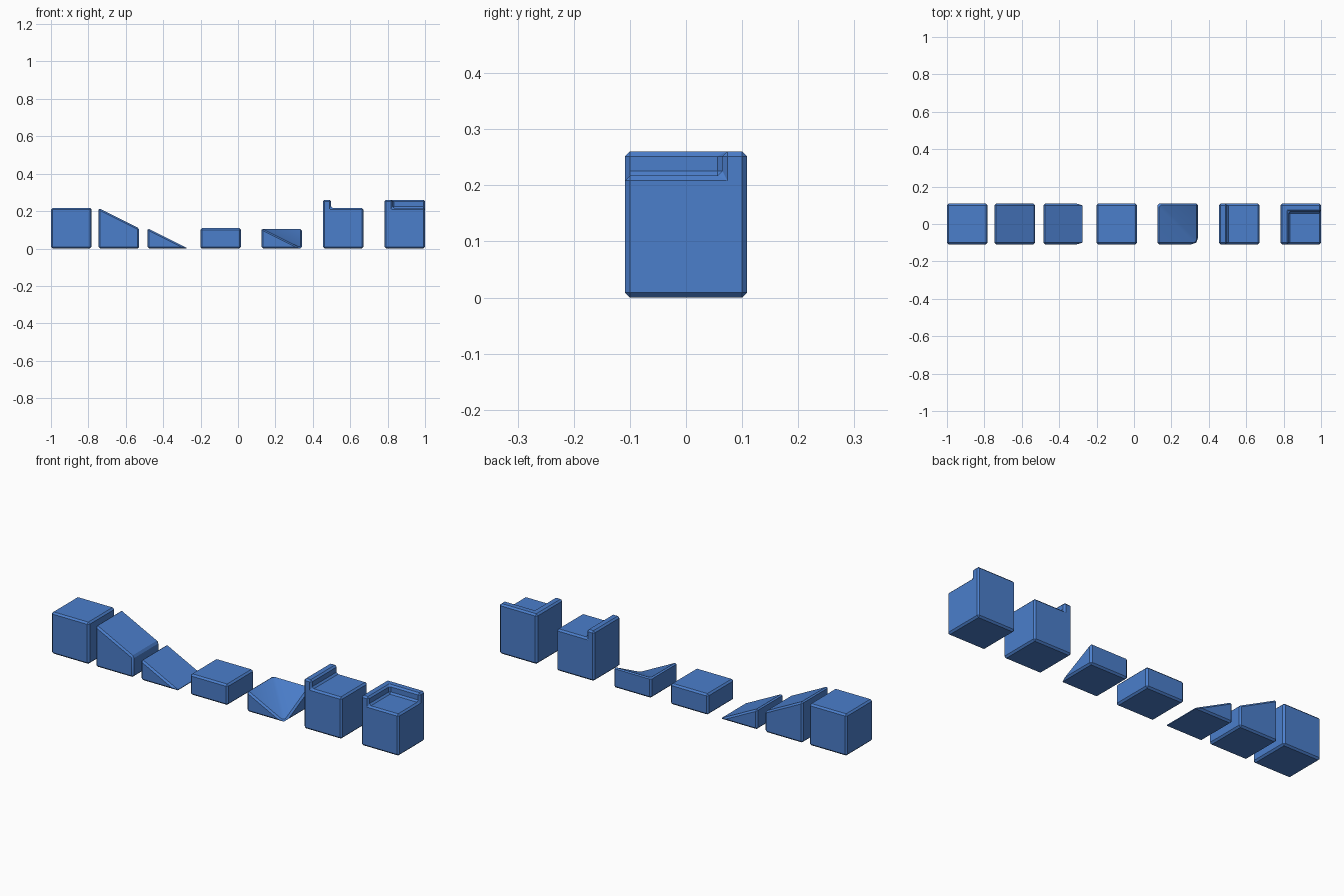
import bpy, bmesh

if "Cube" in bpy.data.objects:
    bpy.data.objects.remove(bpy.data.objects["Cube"])

W = 0.217          # block width
H = W / 2
LIP = W / 5        # curb thickness and height
BEVEL = 0.0087

blue = bpy.data.materials.new("blue")
blue.diffuse_color = (0.07, 0.21, 0.6, 1)
blue.use_nodes = True
blue.node_tree.nodes["Principled BSDF"].inputs["Base Color"].default_value = blue.diffuse_color


def finish(name, bm, x):
    """Turn a bmesh into a chamfered block centred at x."""
    bmesh.ops.recalc_face_normals(bm, faces=bm.faces)
    mesh = bpy.data.meshes.new(name)
    bm.to_mesh(mesh)
    bm.free()
    mesh.materials.append(blue)
    ob = bpy.data.objects.new(name, mesh)
    bpy.context.collection.objects.link(ob)
    ob.location.x = x
    mod = ob.modifiers.new("chamfer", 'BEVEL')
    mod.width, mod.segments = BEVEL, 1
    mod.limit_method, mod.angle_limit = 'ANGLE', 0.52
    bpy.ops.object.select_all(action='DESELECT')
    ob.select_set(True)
    bpy.context.view_layer.objects.active = ob
    bpy.ops.object.modifier_apply(modifier=mod.name)
    bpy.ops.object.shade_smooth_by_angle(angle=0.52)


def prism(name, profile, x):
    """Extrude an xz profile through the full depth."""
    bm = bmesh.new()
    face = bm.faces.new([bm.verts.new((px, -H, pz)) for px, pz in profile])
    ext = bmesh.ops.extrude_face_region(bm, geom=[face], use_keep_orig=True)
    verts = [g for g in ext["geom"] if isinstance(g, bmesh.types.BMVert)]
    bmesh.ops.translate(bm, verts=verts, vec=(0, W, 0))
    finish(name, bm, x)


# Cube, ramps, half slab and the block with one curb
prism("full_block", [(-H, 0), (H, 0), (H, W), (-H, W)], -0.8915)
prism("upper_ramp", [(-H, 0), (H, 0), (H, H), (-H, W)], -0.637)
prism("lower_ramp", [(-H, 0), (H, 0), (-H, H)], -0.376)
prism("half_block", [(-H, 0), (H, 0), (H, H), (-H, H)], -0.093)
prism("edge_curb_block", [(-H, 0), (H, 0), (H, W), (-H + LIP, W),
                          (-H + LIP, W + LIP), (-H, W + LIP)], 0.5625)

# Inner corner ramp: two slopes meeting in a valley towards the front right
bm = bmesh.new()
fl, fr, br, bl, tfl, tbr, tbl = [bm.verts.new(c) for c in (
    (-H, -H, 0), (H, -H, 0), (H, H, 0), (-H, H, 0),
    (-H, -H, H), (H, H, H), (-H, H, H))]
for f in ((fl, bl, br, fr), (fl, fr, tfl), (fr, br, tbr), (br, bl, tbl, tbr),
          (bl, fl, tfl, tbl), (tfl, fr, tbl), (fr, tbr, tbl)):
    bm.faces.new(f)
finish("corner_ramp", bm, 0.234)

# Corner curb block: L-shaped curb along the left and back sides
bm = bmesh.new()
i = -H + LIP
L = [(-H, -H), (i, -H), (i, -i), (H, -i), (H, H), (-H, H)]
top = [bm.verts.new((x, y, W + LIP)) for x, y in L]
a, b, c, d = [bm.verts.new((x, y, W)) for x, y in ((i, -H), (H, -H), (H, -i), (i, -i))]
p, q, r, s = [bm.verts.new((x, y, 0)) for x, y in ((-H, -H), (H, -H), (H, H), (-H, H))]
for f in (top, (a, b, c, d), (p, q, r, s), (a, d, top[2], top[1]),
          (d, c, top[3], top[2]), (p, q, b, a, top[1], top[0]),
          (q, r, top[4], top[3], c, b), (r, s, top[5], top[4]),
          (s, p, top[0], top[5])):
    bm.faces.new(f)
finish("corner_curb_block", bm, 0.8915)
